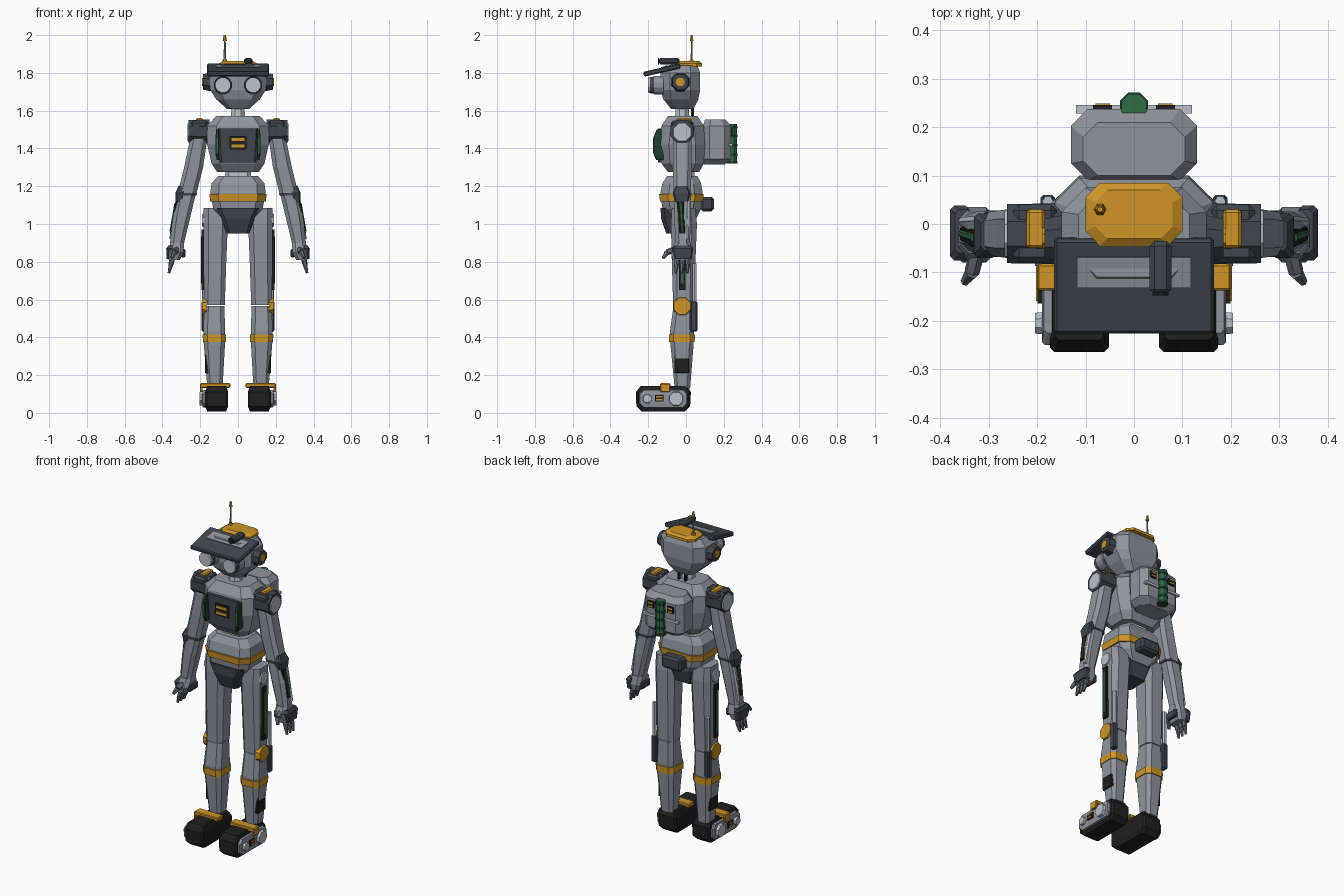
import bpy, bmesh, math
from mathutils import Vector, Matrix

COLOURS = {
    "body_grey": (0.27, 0.30, 0.335), "light_grey": (0.50, 0.54, 0.58),
    "dark_grey": (0.052, 0.062, 0.072), "black": (0.014, 0.014, 0.014),
    "orange": (0.62, 0.30, 0.02), "green": (0.03, 0.15, 0.06),
    "dark_green": (0.015, 0.05, 0.028), "finger_grey": (0.13, 0.145, 0.16),
}
MATS = {}
for key, rgb in COLOURS.items():
    MATS[key] = bpy.data.materials.new(key)
    MATS[key].diffuse_color = (*rgb, 1)


def finish(name, bm, mat):
    bmesh.ops.recalc_face_normals(bm, faces=bm.faces)
    me = bpy.data.meshes.new(name)
    bm.to_mesh(me)
    bm.free()
    me.materials.append(MATS[mat])
    ob = bpy.data.objects.new(name, me)
    bpy.context.collection.objects.link(ob)
    return ob


def loft(name, rows, mat):
    """Stack chamfered rectangles; each row is z, centre x, half width, y front, y back, chamfer."""
    bm = bmesh.new()
    rings = []
    for z, cx, hx, y0, y1, c in rows:
        pts = [(-hx + c, y0), (hx - c, y0), (hx, y0 + c), (hx, y1 - c),
               (hx - c, y1), (-hx + c, y1), (-hx, y1 - c), (-hx, y0 + c)]
        rings.append([bm.verts.new((cx + x, y, z)) for x, y in pts])
    for a, b in zip(rings, rings[1:]):
        for i in range(8):
            bm.faces.new((a[i], a[(i + 1) % 8], b[(i + 1) % 8], b[i]))
    bm.faces.new(rings[0])
    bm.faces.new(rings[-1])
    return finish(name, bm, mat)


def box(name, c, size, mat, bevel=0.0, rot_x=0.0):
    bm = bmesh.new()
    bmesh.ops.create_cube(bm, size=1, matrix=Matrix.Diagonal((*size, 1)))
    if bevel:
        bmesh.ops.bevel(bm, geom=bm.edges[:], offset=bevel, segments=1, affect='EDGES')
    bm.transform(Matrix.Translation(c) @ Matrix.Rotation(rot_x, 4, 'X'))
    return finish(name, bm, mat)


def rod(name, p0, p1, r0, r1, mat, n=8):
    p0, p1 = Vector(p0), Vector(p1)
    d = p1 - p0
    bm = bmesh.new()
    bmesh.ops.create_cone(bm, cap_ends=True, segments=n, radius1=r0, radius2=r1, depth=d.length)
    q = Vector((0, 0, 1)).rotation_difference(d).to_matrix().to_4x4()
    bm.transform(Matrix.Translation((p0 + p1) / 2) @ q @ Matrix.Rotation(math.pi / n, 4, 'Z'))
    return finish(name, bm, mat)


def chip(name, c, size, axis):
    """Black module with two raised orange contact strips, facing along the given axis."""
    box(name, c, size, "black")
    s = list(size)
    s[2] *= 0.22
    s[axis] += 0.006
    s[1 - axis] *= 0.75
    for dz in (-0.25, 0.25):
        box(name + "_contact", (c[0], c[1], c[2] + dz * size[2]), s, "orange")


# Head
loft("head", [(1.61, 0, .06, -.08, .04, .025), (1.66, 0, .115, -.12, .065, .04),
              (1.71, 0, .148, -.135, .075, .05), (1.80, 0, .15, -.135, .075, .05),
              (1.84, 0, .115, -.11, .06, .04)], "body_grey")
loft("head_cap", [(1.835, 0, .10, -.045, .085, .03), (1.85, 0, .10, -.045, .085, .03),
                  (1.862, 0, .08, -.03, .07, .025)], "orange")
tilt = math.radians(13)
box("visor", (0, -.127, 1.815), (.33, .2, .026), "dark_grey", 0.006, tilt)
box("visor_inlay", (0, -.10, 1.834), (.235, .065, .008), "body_grey", 0, tilt)
box("head_lamp", (.055, -.09, 1.862), (.045, .11, .034), "dark_grey", 0.01)
rod("lamp_lens", (.055, -.142, 1.862), (.055, -.148, 1.862), .018, .018, "black")
rod("antenna", (-.07, .03, 1.85), (-.07, .03, 1.98), .006, .005, "body_grey", 6)
rod("antenna_base", (-.07, .03, 1.855), (-.07, .03, 1.872), .014, .011, "orange", 6)
rod("antenna_tip", (-.07, .03, 1.97), (-.07, .03, 2.0), .011, .006, "orange", 6)
for s in (-1, 1):
    rod("eye_bezel", (s * .08, -.12, 1.735), (s * .08, -.17, 1.735), .05, .05, "body_grey", 12)
    rod("eye_ring", (s * .08, -.17, 1.735), (s * .08, -.19, 1.735), .047, .044, "dark_grey", 12)
    rod("eye_lens", (s * .08, -.17, 1.735), (s * .08, -.2, 1.735), .045, .041, "light_grey", 12)
    rod("ear", (s * .14, -.03, 1.752), (s * .185, -.03, 1.752), .054, .044, "dark_grey")
    rod("ear_button", (s * .18, -.03, 1.752), (s * .19, -.03, 1.752), .024, .024, "orange")
    rod("neck_cable", (s * .022, .035, 1.55), (s * .022, .035, 1.63), .01, .01, "black", 6)

# Neck and torso
rod("neck", (0, -.02, 1.56), (0, -.02, 1.62), .042, .036, "light_grey")
loft("torso", [(1.275, 0, .11, -.095, .07, .035), (1.32, 0, .14, -.13, .095, .045),
               (1.42, 0, .163, -.14, .10, .05), (1.52, 0, .163, -.13, .095, .05),
               (1.572, 0, .115, -.095, .06, .035)], "body_grey")
loft("chest_panel", [(1.325, 0, .095, -.148, -.10, .008), (1.505, 0, .105, -.148, -.10, .008)], "dark_grey")
chip("chest_module", (0, -.15, 1.43), (.09, .014, .07), 0 + 1)
for s in (-1, 1):
    loft("chest_light", [(1.34, s * .105, .008, -.158, -.11, .003), (1.37, s * .11, .009, -.172, -.11, .003),
                         (1.46, s * .11, .009, -.172, -.11, .003), (1.50, s * .108, .008, -.155, -.11, .003)],
         "dark_green")
    box("chest_light_face", (s * .11, -.172, 1.415), (.01, .006, .08), "green")

# Backpack
loft("backpack", [(1.315, 0, .095, .095, .205, .03), (1.345, 0, .13, .09, .238, .035),
                  (1.52, 0, .13, .09, .238, .035), (1.552, 0, .105, .10, .21, .03)], "body_grey")
box("pack_bar", (0, .237, 1.42), (.24, .018, .014), "light_grey")
rod("pack_canister", (0, .243, 1.33), (0, .243, 1.53), .028, .028, "green")
for z in (1.32, 1.36, 1.41, 1.46, 1.505):
    rod("canister_band", (0, .243, z), (0, .243, z + .014), .031, .031, "dark_green")
for s in (-1, 1):
    chip("pack_module", (s * .065, .24, 1.485), (.04, .012, .04), 1)

# Waist, pelvis and belt
loft("waist", [(1.24, 0, .07, -.07, .045, .02), (1.285, 0, .07, -.07, .045, .02)], "light_grey")
loft("pelvis", [(1.03, 0, .085, -.10, .055, .03), (1.08, 0, .13, -.125, .08, .04),
                (1.165, 0, .147, -.135, .088, .045), (1.215, 0, .14, -.125, .08, .04),
                (1.255, 0, .105, -.10, .06, .035)], "body_grey")
loft("belt", [(1.12, 0, .147, -.138, .09, .045), (1.158, 0, .152, -.142, .094, .045)], "orange")
loft("hip_guard", [(.95, 0, .06, -.105, .03, .015), (1.03, 0, .088, -.132, .05, .02),
                   (1.085, 0, .112, -.135, .06, .02)], "dark_grey")
box("belt_pouch", (0, .113, 1.105), (.13, .07, .075), "dark_grey", .012)

for s in (-1, 1):
    # Shoulder
    rod("shoulder", (s * .15, -.02, 1.49), (s * .262, -.02, 1.49), .068, .066, "dark_grey")
    box("shoulder_block", (s * .205, -.02, 1.515), (.09, .12, .065), "dark_grey", .012)
    rod("shoulder_cap", (s * .255, -.02, 1.485), (s * .268, -.02, 1.485), .055, .05, "light_grey")
    box("shoulder_pad", (s * .203, -.01, 1.545), (.038, .08, .03), "orange", .006)
    # Arm
    loft("upper_arm", [(1.16, s * .27, .05, -.065, .025, .02), (1.30, s * .235, .05, -.07, .03, .02),
                       (1.47, s * .205, .045, -.07, .03, .02)], "body_grey")
    loft("elbow_joint", [(1.15, s * .272, .052, -.068, .028, .02), (1.163, s * .269, .052, -.068, .028, .02)],
         "dark_grey")
    loft("elbow_plate", [(1.12, s * .31, .02, -.06, .015, .008), (1.165, s * .308, .023, -.07, .022, .008),
                         (1.20, s * .296, .02, -.055, .01, .008)], "dark_grey")
    loft("forearm", [(.88, s * .326, .036, -.055, .02, .018), (1.04, s * .298, .046, -.062, .026, .02),
                     (1.155, s * .272, .048, -.062, .026, .02)], "body_grey")
    loft("forearm_strip", [(.95, s * .346, .014, -.035, -.005, .004), (1.12, s * .317, .014, -.05, -.01, .004)],
         "black")
    loft("forearm_light", [(.96, s * .348, .015, -.026, -.012, .003), (1.11, s * .322, .015, -.036, -.02, .003)],
         "green")
    rod("forearm_tube", (s * .354, .005, .92), (s * .318, .008, 1.12), .01, .01, "light_grey", 6)
    # Hand
    loft("hand", [(.81, s * .338, .03, -.07, .025, .015), (.85, s * .33, .042, -.08, .035, .018),
                  (.90, s * .322, .036, -.06, .025, .018)], "body_grey")
    loft("hand_plate", [(.815, s * .358, .02, -.06, .03, .008), (.87, s * .36, .02, -.075, .038, .008),
                        (.885, s * .352, .018, -.06, .03, .008)], "dark_grey")
    box("palm_plate", (s * .29, -.02, .845), (.022, .08, .045), "dark_grey", .006)
    for y in (-.05, -.02, .01):
        rod("finger", (s * .345, y, .83), (s * .355, y, .785), .014, .014, "finger_grey", 6)
        rod("fingertip", (s * .355, y, .785), (s * .366, y - .004, .74), .013, .007, "finger_grey", 6)
    rod("thumb", (s * .325, -.06, .865), (s * .335, -.10, .85), .017, .016, "finger_grey", 6)
    rod("thumb_tip", (s * .335, -.10, .85), (s * .35, -.12, .82), .015, .009, "finger_grey", 6)
    # Leg
    x = s * .122
    loft("thigh", [(.57, x + s * .003, .055, -.068, .042, .022), (.80, x, .06, -.075, .05, .025),
                   (1.0, x - s * .003, .065, -.08, .058, .028), (1.085, x, .06, -.075, .05, .025)], "body_grey")
    loft("shin", [(.13, x, .04, -.06, .022, .016), (.36, x + s * .003, .056, -.082, .04, .022),
                  (.43, x + s * .004, .058, -.085, .042, .022), (.567, x + s * .003, .053, -.066, .04, .022)],
         "body_grey")
    loft("shin_band", [(.375, x + s * .003, .061, -.09, .046, .024), (.415, x + s * .003, .062, -.091, .047, .024)],
         "orange")
    rod("hip_cap", (s * .17, -.02, 1.02), (s * .19, -.02, 1.02), .042, .036, "light_grey")
    rod("knee_cap", (s * .165, -.02, .565), (s * .19, -.02, .565), .054, .047, "orange")
    box("thigh_strip", (s * .184, -.02, .81), (.018, .034, .32), "black")
    box("thigh_light", (s * .192, -.02, .81), (.006, .014, .25), "green")
    rod("leg_tube", (s * .178, .046, .58), (s * .178, .046, .79), .012, .012, "light_grey", 6)
    box("leg_pack", (s * .178, .042, .51), (.03, .036, .16), "dark_grey", .006)
    box("calf_plate", (s * .164, -.022, .28), (.022, .08, .14), "black", .004)
    # Tracked foot
    foot = s * .113
    loft("foot_track", [(.008, foot, .05, -.235, -.005, .008), (.035, foot, .061, -.263, .022, .01),
                        (.11, foot, .061, -.265, .026, .01), (.142, foot, .05, -.24, .005, .008)], "black")
    loft("foot_side_plate", [(.028, s * .168, .018, -.225, -.01, .006), (.05, s * .17, .02, -.25, .008, .006),
                             (.1, s * .17, .02, -.25, .008, .006), (.122, s * .168, .018, -.225, -.01, .006)],
         "body_grey")
    for y, r in ((-.205, .026), (-.052, .042)):
        rod("foot_wheel", (s * .18, y, .075), (s * .205, y, .075), r, r * .88, "light_grey")
    chip("foot_module", (s * .192, -.142, .078), (.014, .045, .034), 0)
    box("foot_strap", (s * .12, -.11, .145), (.16, .055, .024), "orange", .004)
    box("strap_tab", (s * .195, -.11, .132), (.014, .05, .045), "orange", .003)
